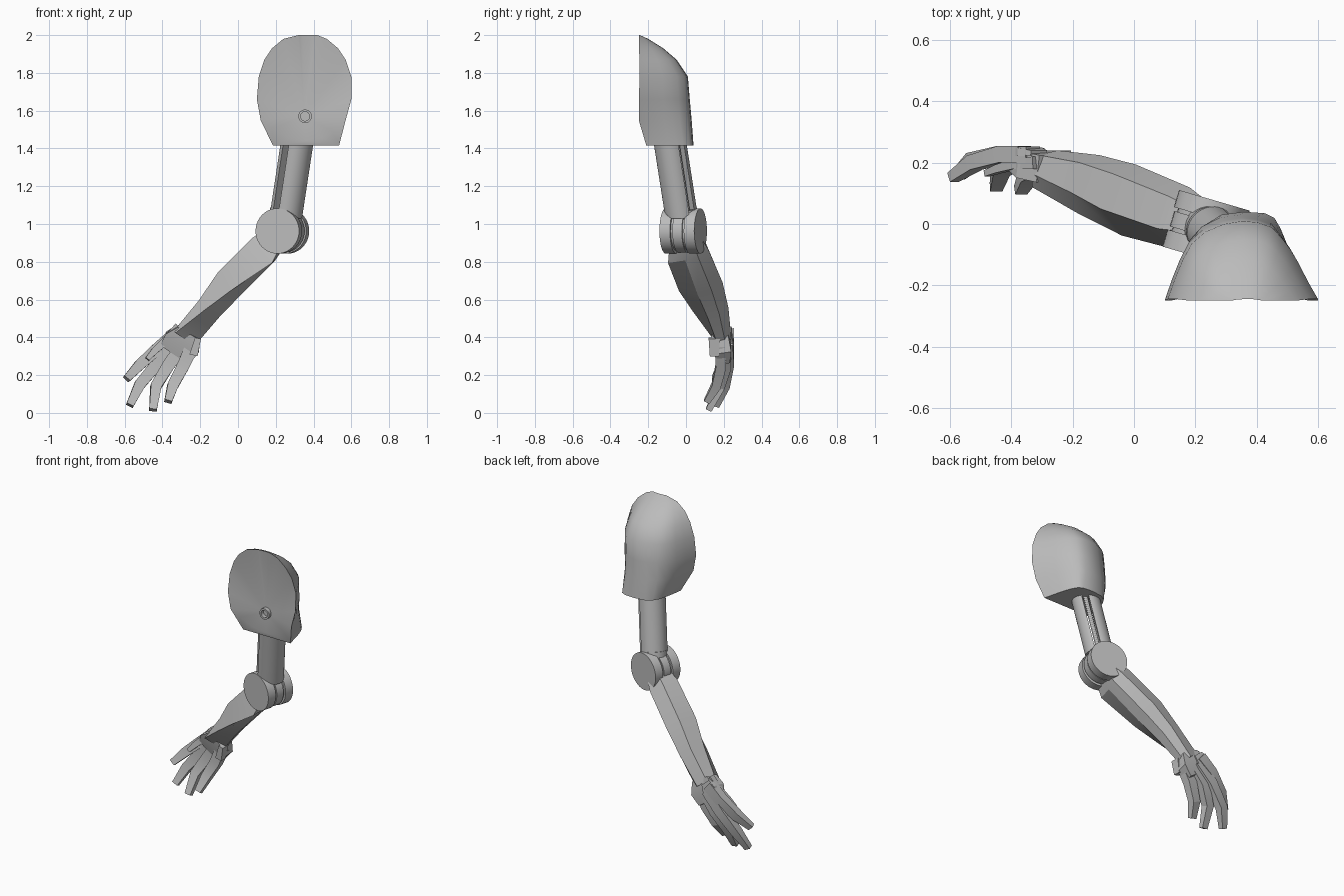
import bpy, bmesh, math
from mathutils import Vector

cube = bpy.data.objects.get("Cube")
if cube:
    bpy.data.objects.remove(cube, do_unlink=True)

grey = bpy.data.materials.new("plain grey")
grey.use_nodes = True
grey.diffuse_color = (0.5, 0.5, 0.5, 1)
grey.node_tree.nodes["Principled BSDF"].inputs["Base Color"].default_value = (0.5, 0.5, 0.5, 1)


def finish(name, bm, angle=30):
    bmesh.ops.recalc_face_normals(bm, faces=bm.faces)
    mesh = bpy.data.meshes.new(name)
    bm.to_mesh(mesh)
    bm.free()
    mesh.materials.append(grey)
    obj = bpy.data.objects.new(name, mesh)
    bpy.context.collection.objects.link(obj)
    bpy.ops.object.select_all(action='DESELECT')
    obj.select_set(True)
    bpy.context.view_layer.objects.active = obj
    bpy.ops.object.shade_smooth_by_angle(angle=math.radians(angle))
    return obj


def skin(name, rings, angle=30):
    """Join closed rings of points into a capped solid."""
    bm = bmesh.new()
    loops = [[bm.verts.new(p) for p in ring] for ring in rings]
    for a, b in zip(loops, loops[1:]):
        for i in range(len(a)):
            j = (i + 1) % len(a)
            bm.faces.new((a[i], a[j], b[j], b[i]))
    bm.faces.new(loops[0])
    bm.faces.new(loops[-1])
    return finish(name, bm, angle)


def turned(name, base, axis, profile, sides=32):
    """Solid of revolution from (radius, distance along axis) pairs."""
    base, axis = Vector(base), Vector(axis).normalized()
    u = axis.orthogonal().normalized()
    v = axis.cross(u)
    turns = [2 * math.pi * k / sides for k in range(sides)]
    return skin(name, [[base + axis * t + (u * math.cos(a) + v * math.sin(a)) * r
                        for a in turns] for r, t in profile])


def swept(name, path, sizes, sections, angle=20):
    """Loft sections along a path, each scaled by (half width, half depth)."""
    path = [Vector(p) for p in path]
    rings = []
    for i, c in enumerate(path):
        t = (path[min(i + 1, len(path) - 1)] - path[max(i - 1, 0)]).normalized()
        p = t.cross(Vector((0, 1, 0))).normalized()
        q = p.cross(t)
        w, d = sizes[i]
        rings.append([c + p * w * a + q * d * b for a, b in sections[i]])
    return skin(name, rings, angle)


# Shoulder shell: rows of (height, left, right, front, back, squareness)
rows = [(1.415, .185, .535, -.21, .04, .6), (1.55, .12, .57, -.25, .03, .85),
        (1.66, .10, .60, -.25, .02, 1), (1.78, .11, .60, -.245, .01, 1),
        (1.87, .14, .57, -.245, -.05, 1), (1.93, .18, .53, -.25, -.12, 1),
        (1.98, .24, .47, -.25, -.2, 1), (2.0, .32, .42, -.25, -.245, 1)]
# Plan outline: tapering sides into a rounded back
plan = [(-1, 0), (-.9, .27), (-.8, .5), (-.68, .71), (-.5, .86), (-.25, .96), (0, 1),
        (.2, .98), (.38, .92), (.52, .78), (.63, .64), (.73, .48), (.87, .22), (1, 0)]
bm = bmesh.new()
grid = []
for z, left, right, front, back, square in rows:
    mid, half = (left + right) / 2, (right - left) / 2
    grid.append([bm.verts.new((mid + half * math.copysign(abs(px) ** square, px),
                               front + (back - front) * py, z)) for px, py in plan])
for a, b in zip(grid, grid[1:]):
    for k in range(len(plan) - 1):
        bm.faces.new((a[k], a[k + 1], b[k + 1], b[k]))
bm.faces.new(grid[0])
# Curved lower lip, the strip under it, and the dished face above it
lip = [bm.verts.new((x, -.25 + (1.55 - z) * .3, z)) for x, z in
       ((.50, 1.49), (.44, 1.455), (.36, 1.44), (.27, 1.455), (.18, 1.505))]
bm.faces.new([grid[0][0], grid[0][-1], grid[1][-1]] + lip + [grid[1][0]])
hub = bm.verts.new((.35, -.2, 1.57))
rim = ([r[0] for r in grid[1:]] + grid[-1][1:]
       + [r[-1] for r in reversed(grid[1:-1])] + lip)
for a, b in zip(rim, rim[1:] + rim[:1]):
    bm.faces.new((a, b, hub))
finish("shoulder_shell", bm, 35)

# Hollow pivot peg in the middle of the dish
turned("shoulder_peg", (.355, -.16, 1.57), (0, -1, 0),
       [(.036, 0), (.036, .07), (.024, .07), (.024, .03)], 20)

# Upper arm: two half-round columns with a slot between, along a slanted axis
top, bottom = Vector((.328, -.1, 1.53)), Vector((.252, -.022, 1.03))
across, along = Vector((.707, -.707, 0)), Vector((.707, .707, 0))
arc = [math.radians(-82 + 164 * k / 16) for k in range(17)]
for name, side in (("outer_column", 1), ("inner_column", -1)):
    skin(name, [[c + across * side * (.01 + .078 * math.cos(a)) + along * .082 * math.sin(a)
                 for a in arc] for c in (top, bottom)])
turned("slot_rod", top + along * .05, bottom - top, [(.014, 0), (.014, .5)], 12)
turned("elbow_collar", bottom + Vector((-.002, 0, .045)), bottom - top,
       [(.08, 0), (.08, .05)])

# Elbow: three discs with grooves between
axis = Vector((.28, .96, 0)).normalized()
turned("elbow_joint", Vector((.235, -.015, .963)) - axis * .096, axis,
       [(.12, 0), (.12, .058), (.105, .058), (.105, .07), (.115, .07),
        (.115, .122), (.105, .122), (.105, .134), (.12, .134), (.12, .192)], 40)


# Forearm: faceted, with a front ridge that crosses from one edge to the other
def arm_section(ridge):
    return [(ridge, -1), (-1, -.25), (-.75, .75), (.4, 1), (.95, .5), (1, -.15)]


swept("forearm",
      [(.19, 0, .92), (.14, .012, .87), (-.04, .078, .69), (-.15, .128, .555), (-.28, .18, .40)],
      [(.07, .09), (.085, .11), (.085, .12), (.07, .1), (.068, .062)],
      [arm_section(r) for r in (.8, .97, .35, -.2, -.8)])

# Hand
box = [(-1, -1), (-1, 1), (1, 1), (1, -1)]
swept("palm", [(-.26, .18, .43), (-.295, .195, .37), (-.335, .205, .31)],
      [(.062, .045), (.1, .045), (.09, .027)], [box] * 3)
swept("wrist_block", [(-.212, .15, .395), (-.235, .15, .305)],
      [(.016, .03), (.022, .024)], [box] * 2)

# Fingers: knuckle, middle joint, last joint, tip
fingers = {
    "index_finger": [(-.33, .225, .42), (-.42, .228, .345), (-.52, .2, .255), (-.59, .152, .18)],
    "middle_finger": [(-.32, .22, .38), (-.42, .228, .27), (-.52, .208, .15), (-.573, .16, .04)],
    "ring_finger": [(-.29, .205, .36), (-.37, .212, .25), (-.435, .18, .14), (-.45, .12, .015)],
    "little_finger": [(-.24, .18, .36), (-.29, .185, .25), (-.345, .16, .145), (-.37, .11, .06)],
}
for name, path in fingers.items():
    swept(name, path, [(.036, .028), (.033, .027), (.029, .024), (.02, .016)], [box] * 4)

# Thumb, tucked beside the first finger
swept("thumb", [(-.31, .2, .45), (-.385, .195, .38), (-.44, .18, .33), (-.48, .165, .285)],
      [(.03, .02), (.022, .016), (.018, .013), (.012, .01)], [box] * 4)
# Plate on the back of the wrist
swept("wrist_guard", [(-.31, .232, .435), (-.34, .235, .40), (-.37, .235, .355)],
      [(.035, .008), (.05, .014), (.045, .014)], [box] * 3)
